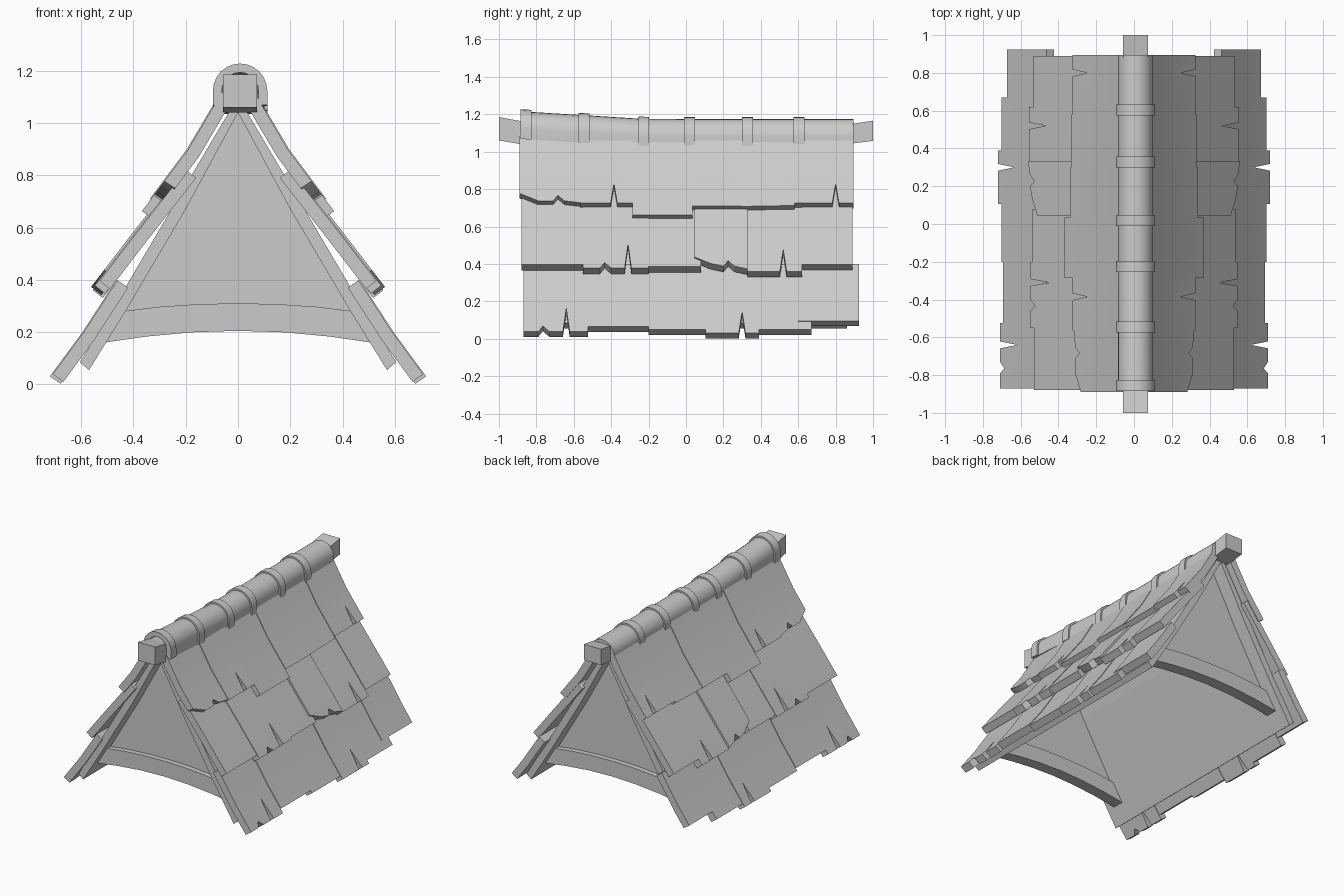
import bpy, bmesh, math

if "Cube" in bpy.data.objects:
    bpy.data.objects.remove(bpy.data.objects["Cube"])

def finish(name, bm, mirror=False, smooth=True):
    bmesh.ops.recalc_face_normals(bm, faces=bm.faces[:])
    me = bpy.data.meshes.new(name)
    bm.to_mesh(me)
    bm.free()
    ob = bpy.data.objects.new(name, me)
    bpy.context.collection.objects.link(ob)
    if mirror:
        mod = ob.modifiers.new("mirror", 'MIRROR')
        mod.use_mirror_merge = False
    if smooth:
        bpy.ops.object.select_all(action='DESELECT')
        ob.select_set(True)
        bpy.context.view_layer.objects.active = ob
        bpy.ops.object.shade_smooth_by_angle(angle=math.radians(30))
    return ob

def loft(name, sections, smooth=False):
    """Skin closed sections (lists of 3D points) and cap both ends."""
    bm = bmesh.new()
    rings = [[bm.verts.new(p) for p in s] for s in sections]
    n = len(rings[0])
    for a, b in zip(rings, rings[1:]):
        for i in range(n):
            j = (i + 1) % n
            bm.faces.new((a[i], a[j], b[j], b[i]))
    bm.faces.new(rings[0])
    bm.faces.new(rings[-1])
    return finish(name, bm, smooth=smooth)

def prism(name, profile, y0, y1):
    return loft(name, [[(x, y, z) for x, z in profile] for y in (y0, y1)])

def mirrored(half):
    """Mirror an x,z line that starts at x = 0."""
    return [(-x, z) for x, z in half[:0:-1]] + half

def crack(y, z, tip):
    return [(y - 0.018, z), (y, tip), (y + 0.018, z)]

def notch(y, z):
    return [(y - 0.03, z), (y - 0.005, z + 0.03), (y + 0.015, z + 0.012), (y + 0.03, z)]

def shingle(name, path, bottom, lift, thick=0.05):
    """Outline in y,z, creased along the row's x,z path and given thickness."""
    top = path[0][1]
    bm = bmesh.new()
    outline = bottom + [(bottom[-1][0], top), (bottom[0][0], top)]
    bm.faces.new([bm.verts.new((0, y, z)) for y, z in outline])
    bmesh.ops.bisect_plane(bm, geom=bm.verts[:] + bm.edges[:] + bm.faces[:],
                           plane_co=(0, 0, path[1][1]), plane_no=(0, 0, 1))
    ext = bmesh.ops.extrude_face_region(bm, geom=bm.faces[:])
    for v in ext["geom"]:
        if isinstance(v, bmesh.types.BMVert):
            v.co.x = thick
    (xa, za), (xb, zb), (xc, zc) = path
    length = math.hypot(xc - xa, za - zc)
    nx, nz = (za - zc) / length, (xc - xa) / length
    for v in bm.verts:
        z, h = v.co.z, v.co.x + lift
        if z >= zb:
            x = xb + (z - zb) * (xa - xb) / (za - zb)
        else:
            x = xb + (z - zb) * (xc - xb) / (zc - zb)
        v.co.x, v.co.z = x + nx * h, z + nz * (h if lift >= 0 else v.co.x)
    finish(name, bm, mirror=True)

# Shingle rows: section path, then the lower edge of each shingle
rows = {
    "top": ([(0.02, 1.09), (0.15, 0.87), (0.27, 0.71)], [
        [(-0.89, 0.75), (-0.79, 0.71)] + notch(-0.68, 0.71) + [(-0.565, 0.70)],
        [(-0.565, 0.695)] + crack(-0.385, 0.695, 0.80) + [(-0.285, 0.695)],
        [(-0.285, 0.635), (0.035, 0.635)],
        [(0.035, 0.68), (0.30, 0.68)],
        [(0.30, 0.68), (0.58, 0.685)],
        [(0.58, 0.695)] + crack(0.80, 0.695, 0.80) + [(0.895, 0.695)]]),
    "middle": ([(0.16, 0.79), (0.34, 0.56), (0.49, 0.365)], [
        [(-0.88, 0.365), (-0.55, 0.365)],
        [(-0.55, 0.345)] + notch(-0.43, 0.345) + crack(-0.31, 0.345, 0.475) + [(-0.2, 0.345)],
        [(-0.2, 0.355), (0.08, 0.355)],
        [(0.045, 0.40), (0.13, 0.365)] + notch(0.23, 0.35) + [(0.33, 0.335)],
        [(0.33, 0.33)] + crack(0.52, 0.33, 0.445) + [(0.62, 0.33)],
        [(0.62, 0.365), (0.89, 0.365)]]),
    "bottom": ([(0.42, 0.37), (0.55, 0.17), (0.675, 0.0)], [
        [(-0.87, 0.01)] + notch(-0.76, 0.01) + crack(-0.64, 0.01, 0.135) + [(-0.525, 0.01)],
        [(-0.525, 0.035), (-0.2, 0.035)],
        [(-0.2, 0.02), (0.105, 0.02)],
        [(0.105, 0.0)] + crack(0.30, 0.0, 0.115) + [(0.39, 0.0)],
        [(0.39, 0.02), (0.67, 0.02)],
        [(0.60, 0.065), (0.925, 0.065)]]),
}
for row, (path, edges) in rows.items():
    for i, edge in enumerate(edges):
        lift = 0.012 if (row, i) == ("middle", 3) else 0.004 * (i % 2)
        shingle(f"shingle_{row}_{i + 1}", path, edge, lift)

# Roof boarding under the shingles
inner = [(0, 1.04), (0.2, 0.67), (0.43, 0.28), (0.57, 0.055)]
outer = [(0, 1.10), (0.24, 0.695), (0.47, 0.305), (0.605, 0.085)]
prism("roof_boarding", mirrored(outer) + mirrored(inner)[::-1], -0.86, 0.86)

# Gable panels and arched tie beams at both ends
arch_top = [(0, 0.31), (0.15, 0.307), (0.3, 0.297), (0.44, 0.28)]
arch_low = [(0, 0.205), (0.18, 0.199), (0.35, 0.183), (0.51, 0.16)]
for end, s in (("front", -1), ("back", 1)):
    prism(f"{end}_gable_panel", mirrored([(0, 1.05), (0.205, 0.67), (0.45, 0.26)]),
          s * 0.74, s * 0.765)
    prism(f"{end}_tie_beam", mirrored(arch_top) + mirrored(arch_low)[::-1],
          s * 0.72, s * 0.80)

# Square ridge beam, kicked up at both ends
cx = 0.008
beam = [(-1, 1.06, 1.185), (-0.88, 1.04, 1.163), (-0.5, 1.035, 1.145),
        (0.5, 1.035, 1.145), (0.88, 1.043, 1.148), (1, 1.058, 1.166)]
loft("ridge_beam", [[(cx - 0.065, y, a), (cx + 0.065, y, a), (cx + 0.065, y, b),
                     (cx - 0.065, y, b)] for y, a, b in beam])

# Ridge tiles: half-round shells, each with a raised collar
def shell(y, r):
    rise = max(0.0, -0.22 - y) * 0.062
    def arc(rad):
        pts = [(rad * math.cos(math.pi * k / 12), 1.082 + rad * math.sin(math.pi * k / 12))
               for k in range(13)]
        return [(rad, 1.027)] + pts + [(-rad, 1.027)]
    return [(cx + x, y, z + rise) for x, z in arc(r) + arc(0.07)[::-1]]

starts = [-0.885, -0.575, -0.255, -0.01, 0.30, 0.575, 0.895]
for i, (a, b) in enumerate(zip(starts, starts[1:])):
    loft(f"ridge_tile_{i + 1}", [shell(a + 0.02, 0.093), shell(b, 0.093)], smooth=True)
    loft(f"ridge_collar_{i + 1}", [shell(a, 0.104), shell(a + 0.058, 0.104)], smooth=True)
